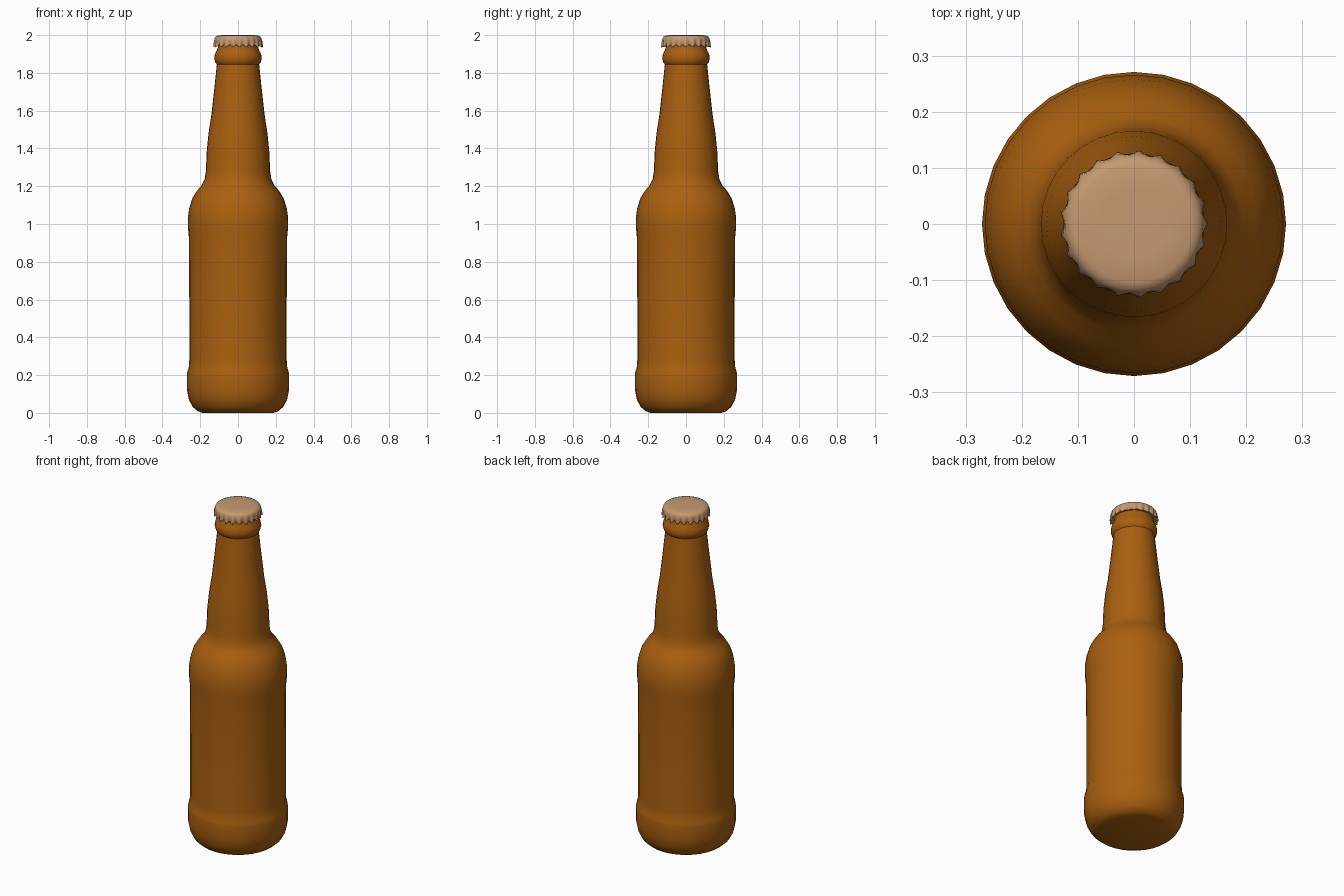
import bpy, bmesh, math

cube = bpy.data.objects.get("Cube")
if cube:
    bpy.data.objects.remove(cube, do_unlink=True)


def material(name, rgb, rough):
    mat = bpy.data.materials.new(name)
    mat.use_nodes = True
    mat.diffuse_color = (*rgb, 1)
    bsdf = next(n for n in mat.node_tree.nodes if n.type == 'BSDF_PRINCIPLED')
    bsdf.inputs["Base Color"].default_value = (*rgb, 1)
    bsdf.inputs["Roughness"].default_value = rough
    return mat


def lathe(name, profile, sides, mat, shape=None, angle=40):
    """Spin (radius, z) points; shape may offset each point by its angle."""
    bm = bmesh.new()
    rings = []
    for i, (r, z) in enumerate(profile):
        ring = []
        for s in range(sides):
            a = math.tau * s / sides
            dr, dz = shape(i, a) if shape else (0, 0)
            ring.append(bm.verts.new(((r + dr) * math.cos(a), (r + dr) * math.sin(a), z + dz)))
        rings.append(ring)
    for low, high in zip(rings, rings[1:]):
        for s in range(sides):
            t = (s + 1) % sides
            bm.faces.new((low[s], low[t], high[t], high[s]))
    bm.faces.new(rings[0][::-1])
    bm.faces.new(rings[-1])
    mesh = bpy.data.meshes.new(name)
    bm.to_mesh(mesh)
    bm.free()
    mesh.materials.append(mat)
    obj = bpy.data.objects.new(name, mesh)
    bpy.context.collection.objects.link(obj)
    bpy.ops.object.select_all(action='DESELECT')
    obj.select_set(True)
    bpy.context.view_layer.objects.active = obj
    bpy.ops.object.shade_smooth_by_angle(angle=math.radians(angle))
    return obj


amber = material("amber glass", (0.40, 0.117, 0.005), 0.4)
tan = material("tan metal", (0.56, 0.32, 0.165), 0.4)

# Bottle: heel, recessed body, shoulder, neck, collar, lip under the cap
bottle = [
    (0.19, 0), (0.215, 0.01), (0.24, 0.032), (0.26, 0.07), (0.27, 0.12),
    (0.271, 0.2), (0.268, 0.218), (0.26, 0.245), (0.258, 0.28), (0.258, 0.6),
    (0.26, 0.93), (0.265, 0.98), (0.266, 1.03), (0.258, 1.085), (0.242, 1.135),
    (0.218, 1.175), (0.192, 1.205), (0.177, 1.235), (0.17, 1.28), (0.166, 1.38),
    (0.156, 1.48), (0.142, 1.57), (0.125, 1.72), (0.112, 1.845), (0.121, 1.857),
    (0.126, 1.877), (0.122, 1.9), (0.112, 1.92), (0.107, 1.935), (0.105, 1.97),
]
lathe("bottle", bottle, 32, amber)

# Crown cap: crimped skirt flaring out of a rounded top
TEETH = 21
cap = [(0.109, 1.948), (0.125, 1.942), (0.126, 1.955), (0.126, 1.972),
       (0.123, 1.985), (0.116, 1.994), (0.104, 1.999), (0.06, 2.0)]
crimp = {1: 1.0, 2: 0.7, 3: 0.25}


def crimped(i, a):
    wave = math.cos(TEETH * a) * crimp.get(i, 0)
    return 0.007 * wave, (-0.007 * wave if i == 1 else 0)


lathe("bottle_cap", cap, TEETH * 6, tan, crimped, 50)
